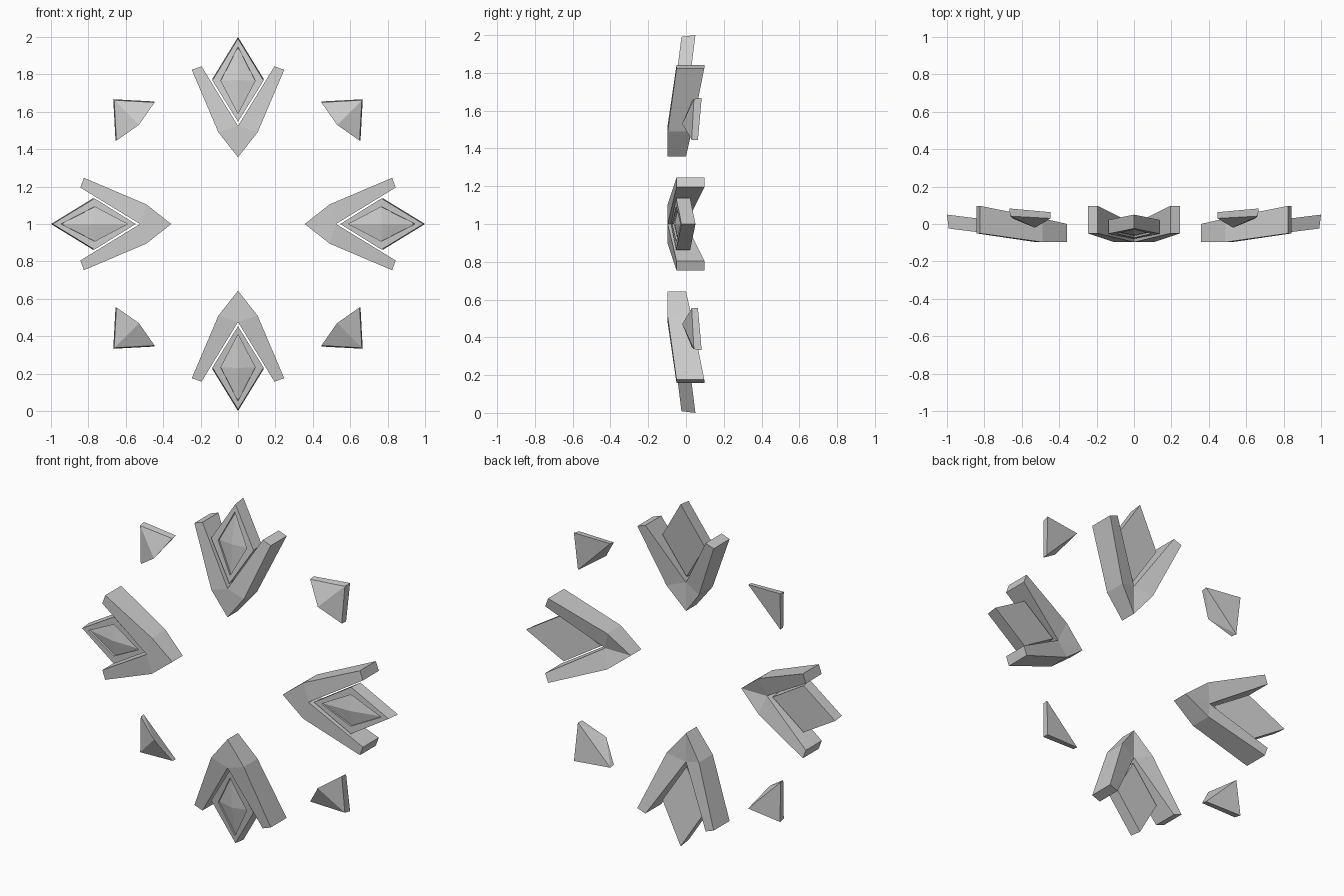
import bpy, bmesh
from math import radians
from mathutils import Matrix, Vector

if "Cube" in bpy.data.objects:
    bpy.data.objects.remove(bpy.data.objects["Cube"])


def finish(bm, name, turn):
    """Rotate a part about the ring centre (0, 0, 1) and make an object."""
    bmesh.ops.recalc_face_normals(bm, faces=bm.faces)
    bm.transform(Matrix.Translation((0, 0, 1)) @ Matrix.Rotation(radians(turn), 4, 'Y'))
    mesh = bpy.data.meshes.new(name)
    bm.to_mesh(mesh)
    bm.free()
    bpy.context.collection.objects.link(bpy.data.objects.new(name, mesh))


def chevron(turn):
    # outline x, r with front and back depth: tip, shoulder, arm ends, notch
    half = [(0, .357, -.097, 0), (.105, .49, -.097, .03),
            (.247, .824, -.05, .097), (.195, .843, -.05, .097),
            (0, .524, -.097, 0)]
    pts = half + [(-x, r, f, b) for x, r, f, b in half[3:0:-1]]
    bm = bmesh.new()
    front = [bm.verts.new((x, f, r)) for x, r, f, b in pts]
    back = [bm.verts.new((x, b, r)) for x, r, f, b in pts]
    for layer in (front, back):
        for ids in ((0, 1, 4), (1, 2, 3, 4), (0, 4, 7), (7, 4, 5, 6)):
            bm.faces.new([layer[i] for i in ids])
    n = len(pts)
    for i in range(n):
        j = (i + 1) % n
        bm.faces.new((front[i], front[j], back[j], back[i]))
    finish(bm, "chevron_arm", turn)


def diamond(turn):
    outline = [(0, 1.0), (.137, .776), (0, .556), (-.137, .776)]
    tilt = .125
    normal = Vector((0, -1, tilt)).normalized()
    bm = bmesh.new()
    # tilted slab, thickened inward and forward along its normal
    back = [Vector((x, .05 - tilt * (1 - r), r)) for x, r in outline]
    fwd = Vector((0, -.074, -.009))
    vb = [bm.verts.new(p) for p in back]
    vf = [bm.verts.new(p + fwd) for p in back]
    bm.faces.new(vb)
    front = bm.faces.new(vf)
    for i in range(4):
        j = (i + 1) % 4
        bm.faces.new((vb[i], vb[j], vf[j], vf[i]))
    # shallow recess holding a faceted gem
    bmesh.ops.recalc_face_normals(bm, faces=bm.faces)
    bmesh.ops.inset_region(bm, faces=[front], thickness=.045)
    bmesh.ops.inset_region(bm, faces=[front], thickness=.0005, depth=-.01)
    apex = bmesh.ops.poke(bm, faces=[front])['verts'][0]
    apex.co += normal * .018
    finish(bm, "diamond_plate", turn)


def shard(turn):
    # triangular slab with a raised point on its inner edge
    pts = [(.446, .063, .655), (.655, .063, .446), (.667, .083, .667),
           (.446, .03, .65), (.65, .03, .446), (.662, .042, .662),
           (.53, -.02, .53)]
    bm = bmesh.new()
    v = [bm.verts.new(p) for p in pts]
    for ids in ((0, 1, 2), (0, 2, 5, 3), (2, 1, 4, 5), (3, 5, 6), (5, 4, 6),
                (0, 3, 6), (0, 6, 1), (1, 6, 4)):
        bm.faces.new([v[i] for i in ids])
    finish(bm, "corner_shard", turn)


for k in range(4):
    for part in (chevron, diamond, shard):
        part(90 * k)
